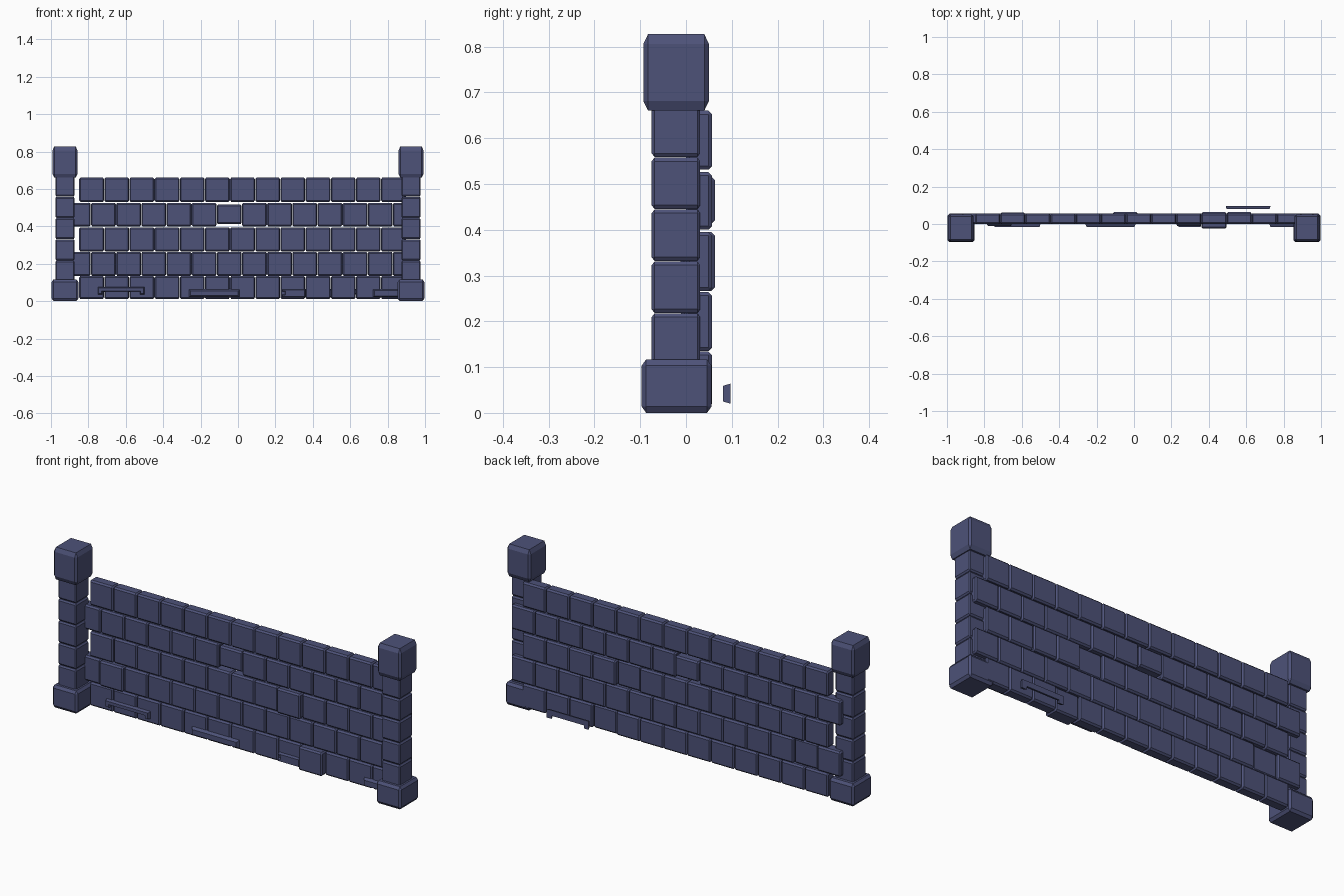
import bpy, bmesh
from mathutils import Matrix, Vector

if "Cube" in bpy.data.objects:
    bpy.data.objects.remove(bpy.data.objects["Cube"])

stone = bpy.data.materials.new("blue_stone")
stone.diffuse_color = (0.075, 0.085, 0.19, 1)
stone.use_nodes = True
stone.node_tree.nodes["Principled BSDF"].inputs["Base Color"].default_value = stone.diffuse_color


def finish(name, bm):
    me = bpy.data.meshes.new(name)
    bm.to_mesh(me)
    bm.free()
    me.materials.append(stone)
    ob = bpy.data.objects.new(name, me)
    bpy.context.collection.objects.link(ob)
    return ob


def add_block(bm, x, y, z, chamfer):
    """Chamfered box spanning the (min, max) pairs; chamfer is per axis."""
    size = Vector((x[1] - x[0], y[1] - y[0], z[1] - z[0]))
    mid = Vector((sum(x), sum(y), sum(z))) / 2
    part = bmesh.new()
    # chamfer a box measured in chamfer widths, then scale it to size
    bmesh.ops.create_cube(part, size=1)
    c = Vector(chamfer)
    for v in part.verts:
        v.co = Vector([v.co[i] * size[i] / c[i] for i in range(3)])
    bmesh.ops.bevel(part, geom=part.edges[:], offset=1, offset_type='OFFSET',
                    segments=1, affect='EDGES', profile=0.5)
    bmesh.ops.transform(part, matrix=Matrix.Translation(mid) @ Matrix.Diagonal((*c, 1)),
                        verts=part.verts)
    tmp = bpy.data.meshes.new("tmp")
    part.to_mesh(tmp)
    part.free()
    bm.from_mesh(tmp)
    bpy.data.meshes.remove(tmp)


def block(name, x, y, z, chamfer):
    bm = bmesh.new()
    add_block(bm, x, y, z, chamfer)
    return finish(name, bm)


# Pillars: foot, five stacked stones and a cap on each side
for side, cx in (("left", -0.925), ("right", 0.925)):
    block(f"{side}_pillar_foot", (cx - 0.071, cx + 0.071), (-0.097, 0.056), (0, 0.117), (0.01, 0.01, 0.014))
    block(f"{side}_pillar_cap", (cx - 0.067, cx + 0.067), (-0.093, 0.05), (0.66, 0.827), (0.01, 0.01, 0.021))
    bm = bmesh.new()
    for i in range(5):
        z = 0.105 + i * 0.1135
        add_block(bm, (cx - 0.052, cx + 0.052), (-0.075, 0.031), (z, z + 0.112), (0.006, 0.006, 0.008))
    finish(f"{side}_pillar_stones", bm)

# Courses of bricks; (row, column) -> shifted depth range
shifted = {(0, 9): (-0.025, 0.05), (1, 1): (-0.011, 0.046), (2, 8): (-0.012, 0.045),
           (2, 1): (0.004, 0.061), (2, 10): (0.005, 0.063), (2, 9): (0.005, 0.063),
           (3, 6): (0.006, 0.063)}
pitch = 0.1345
rows = [(0.012, 0.134), (0.135, 0.264), (0.266, 0.395), (0.4, 0.526), (0.531, 0.66)]
for r, z in enumerate(rows):
    bm = bmesh.new()
    start, count = (-0.85, 13) if r % 2 == 0 else (-0.921, 14)
    for c in range(count):
        x = start + c * pitch
        zz = (0.412, 0.516) if (r, c) == (3, 6) else z
        add_block(bm, (x + 0.001, x + pitch - 0.001), shifted.get((r, c), (0, 0.057)), zz,
                  (0.006, 0.008, 0.008))
    finish(f"brick_course_{r + 1}", bm)


def chip(name, outline, y0, y1, taper):
    """Thin raised chip with sloping rims from an x-z outline."""
    bm = bmesh.new()
    face = bm.faces.new([bm.verts.new((x, y0, z)) for x, z in outline])
    bm.normal_update()
    bmesh.ops.inset_region(bm, faces=[face], thickness=taper,
                           use_boundary=True, use_even_offset=True)
    for v in face.verts:
        v.co.y = y1
    # close the wide side
    bmesh.ops.holes_fill(bm, edges=bm.edges[:], sides=0)
    bmesh.ops.recalc_face_normals(bm, faces=bm.faces[:])
    finish(name, bm)


# Raised chips along the bottom course, and a loose one behind
chip("chip_arch", [(-0.75, 0.036), (-0.725, 0.036), (-0.725, 0.05), (-0.525, 0.05),
                   (-0.525, 0.036), (-0.5, 0.036), (-0.5, 0.076), (-0.75, 0.076)], 0.002, -0.016, 0.005)
chip("chip_slab", [(-0.262, 0.02), (0.01, 0.02), (0.01, 0.064), (-0.262, 0.064)], 0.002, -0.016, 0.009)
chip("chip_notched", [(0.235, 0.02), (0.36, 0.02), (0.36, 0.064), (0.235, 0.064),
                      (0.235, 0.05), (0.25, 0.05), (0.25, 0.036), (0.235, 0.036)], 0.002, -0.016, 0.004)
chip("chip_corner", [(0.722, 0.02), (0.87, 0.02), (0.87, 0.064), (0.722, 0.064)], 0.002, -0.016, 0.008)
chip("chip_loose_back", [(0.49, 0.02), (0.515, 0.02), (0.515, 0.036), (0.70, 0.036), (0.70, 0.02),
                         (0.73, 0.02), (0.73, 0.064), (0.49, 0.064)], 0.097, 0.081, 0.005)
